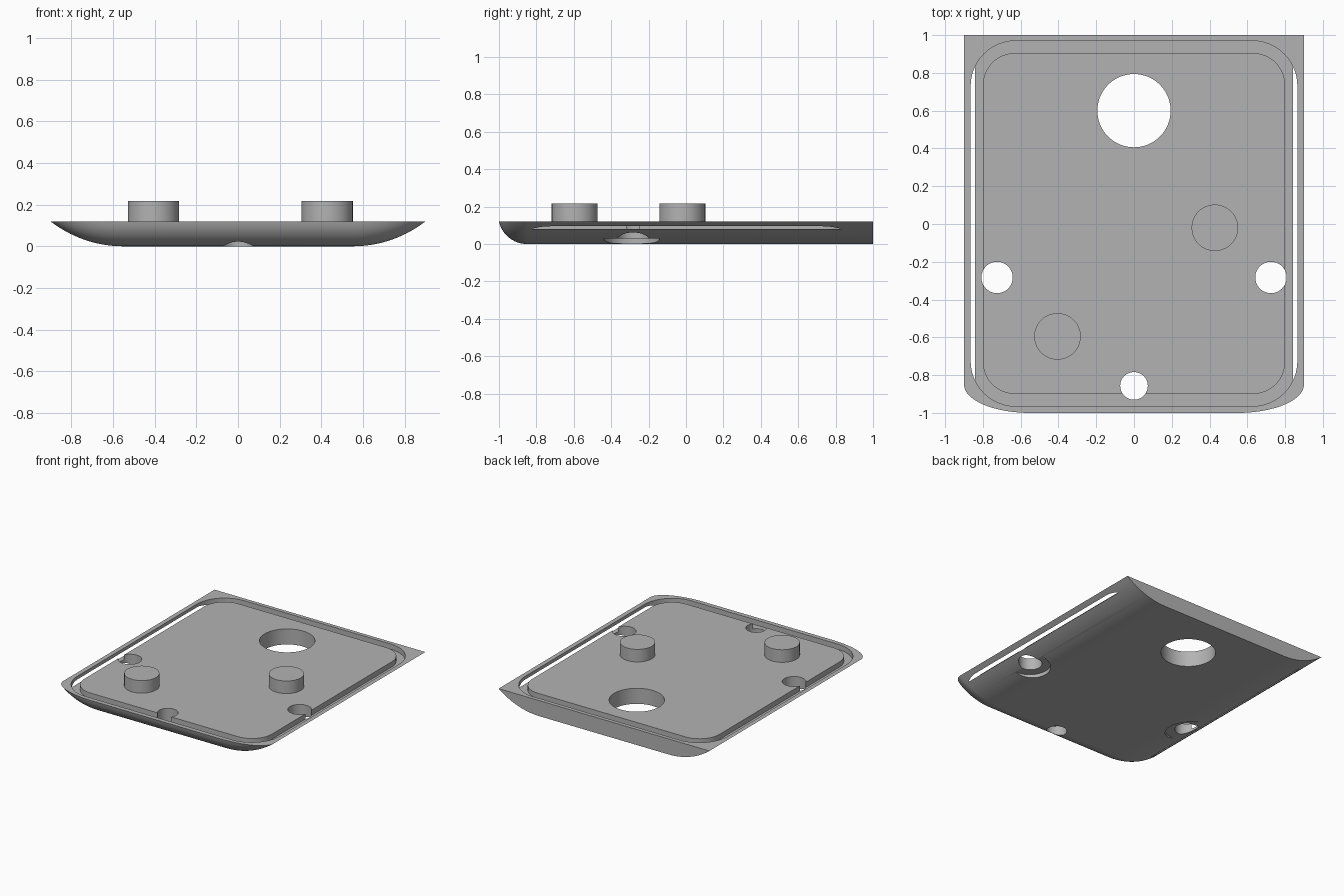
import bpy, bmesh, math
from math import sin, cos, pi, sqrt

cube = bpy.data.objects.get("Cube")
if cube:
    bpy.data.objects.remove(cube, do_unlink=True)

TOP = 0.12          # height of the plate
GROOVE_FLOOR = 0.08
FLAT_X, FLAT_Y = 0.55, -0.85   # where the flat underside ends

grey = bpy.data.materials.new("plain_grey")
grey.use_nodes = True
grey.diffuse_color = (0.45, 0.45, 0.45, 1)
grey.node_tree.nodes["Principled BSDF"].inputs["Base Color"].default_value = grey.diffuse_color


def make_object(name, bm):
    bmesh.ops.remove_doubles(bm, verts=bm.verts, dist=1e-5)
    bmesh.ops.dissolve_degenerate(bm, edges=bm.edges, dist=1e-5)
    bmesh.ops.recalc_face_normals(bm, faces=bm.faces)
    mesh = bpy.data.meshes.new(name)
    bm.to_mesh(mesh)
    bm.free()
    mesh.materials.append(grey)
    ob = bpy.data.objects.new(name, mesh)
    bpy.context.collection.objects.link(ob)
    return ob


def bridge(bm, a, b):
    n = len(a)
    for i in range(n):
        j = (i + 1) % n
        bm.faces.new((a[i], a[j], b[j], b[i]))


def cylinder(name, x, y, r, z0, z1):
    bm = bmesh.new()
    bmesh.ops.create_cone(bm, cap_ends=True, segments=64, radius1=r, radius2=r, depth=z1 - z0)
    bmesh.ops.translate(bm, verts=bm.verts, vec=(x, y, (z0 + z1) / 2))
    return make_object(name, bm)


def rounded_loop(bm, hx, y0, y1, r, z, steps=12):
    corners = ((hx - r, y1 - r), (r - hx, y1 - r), (r - hx, y0 + r), (hx - r, y0 + r))
    loop = []
    for q, (cx, cy) in enumerate(corners):
        for k in range(steps + 1):
            a = (q + k / steps) * pi / 2
            loop.append(bm.verts.new((cx + r * cos(a), cy + r * sin(a), z)))
    return loop


def arc_reach(run, z):
    """Horizontal reach at height z of an arc tangent to the underside."""
    radius = (run * run + TOP * TOP) / (2 * TOP)
    return sqrt(max(0, 2 * radius * z - z * z))


def body_loop(bm, z, steps=16):
    rx, ry = arc_reach(0.9 - FLAT_X, z), arc_reach(1 + FLAT_Y, z)
    pts = [(-FLAT_X - rx, 1)]
    for side, start in ((-1, pi), (1, 1.5 * pi)):
        for k in range(steps + 1):
            a = start + k / steps * pi / 2
            pts.append((side * FLAT_X + rx * cos(a), FLAT_Y + ry * sin(a)))
    pts.append((FLAT_X + rx, 1))
    return [bm.verts.new((x, y, z)) for x, y in pts]


# Tray body with curved sides and front, flat back
bm = bmesh.new()
levels = 14
loops = [body_loop(bm, TOP * (k / levels) ** 2) for k in range(levels + 1)]
for low, high in zip(loops, loops[1:]):
    bridge(bm, low, high)
bm.faces.new(loops[-1])
first = loops[0]
mid = len(first) // 2
bm.faces.new((first[0], first[1], first[mid], first[-1]))
body = make_object("tray_body", bm)

# Groove ring cutter
bm = bmesh.new()
rings = []
for z in (GROOVE_FLOOR, 0.2):
    rings.append((rounded_loop(bm, 0.865, -0.965, 0.97, 0.24, z),
                  rounded_loop(bm, 0.8, -0.9, 0.905, 0.17, z)))
(out0, in0), (out1, in1) = rings
for a, b in ((out0, out1), (in1, in0), (out1, in1), (in0, out0)):
    bridge(bm, a, b)
cutters = [make_object("groove_cutter", bm)]

# Through holes, with counterbores under the side pair
cutters.append(cylinder("large_hole_cutter", 0, 0.6, 0.194, -0.1, 0.3))
cutters.append(cylinder("front_hole_cutter", 0, -0.857, 0.073, -0.1, 0.3))
for side in (-1, 1):
    cutters.append(cylinder("side_hole_cutter", side * 0.725, -0.283, 0.083, -0.1, 0.3))
    cutters.append(cylinder("counterbore_cutter", side * 0.725, -0.29, 0.148, -0.1, 0.03))

for cutter in cutters:
    cutter.hide_render = True
    mod = body.modifiers.new(cutter.name, "BOOLEAN")
    mod.operation = "DIFFERENCE"
    mod.solver = "EXACT"
    mod.object = cutter

# Bake the cuts and discard the cutters
deps = bpy.context.evaluated_depsgraph_get()
cut_mesh = bpy.data.meshes.new_from_object(body.evaluated_get(deps))
body.modifiers.clear()
body.data = cut_mesh
for cutter in cutters:
    bpy.data.objects.remove(cutter, do_unlink=True)

# Two round pegs
pegs = [cylinder("front_right_peg", -0.405, -0.595, 0.123, TOP - 0.01, 0.217),
        cylinder("middle_left_peg", 0.428, -0.02, 0.123, TOP - 0.01, 0.217)]

# Smooth curves, crisp edges
for ob in [body] + pegs:
    bpy.ops.object.select_all(action="DESELECT")
    ob.select_set(True)
    bpy.context.view_layer.objects.active = ob
    bpy.ops.object.shade_smooth_by_angle(angle=math.radians(25))
    weighted = ob.modifiers.new("flat_face_normals", "WEIGHTED_NORMAL")
    weighted.keep_sharp = True
